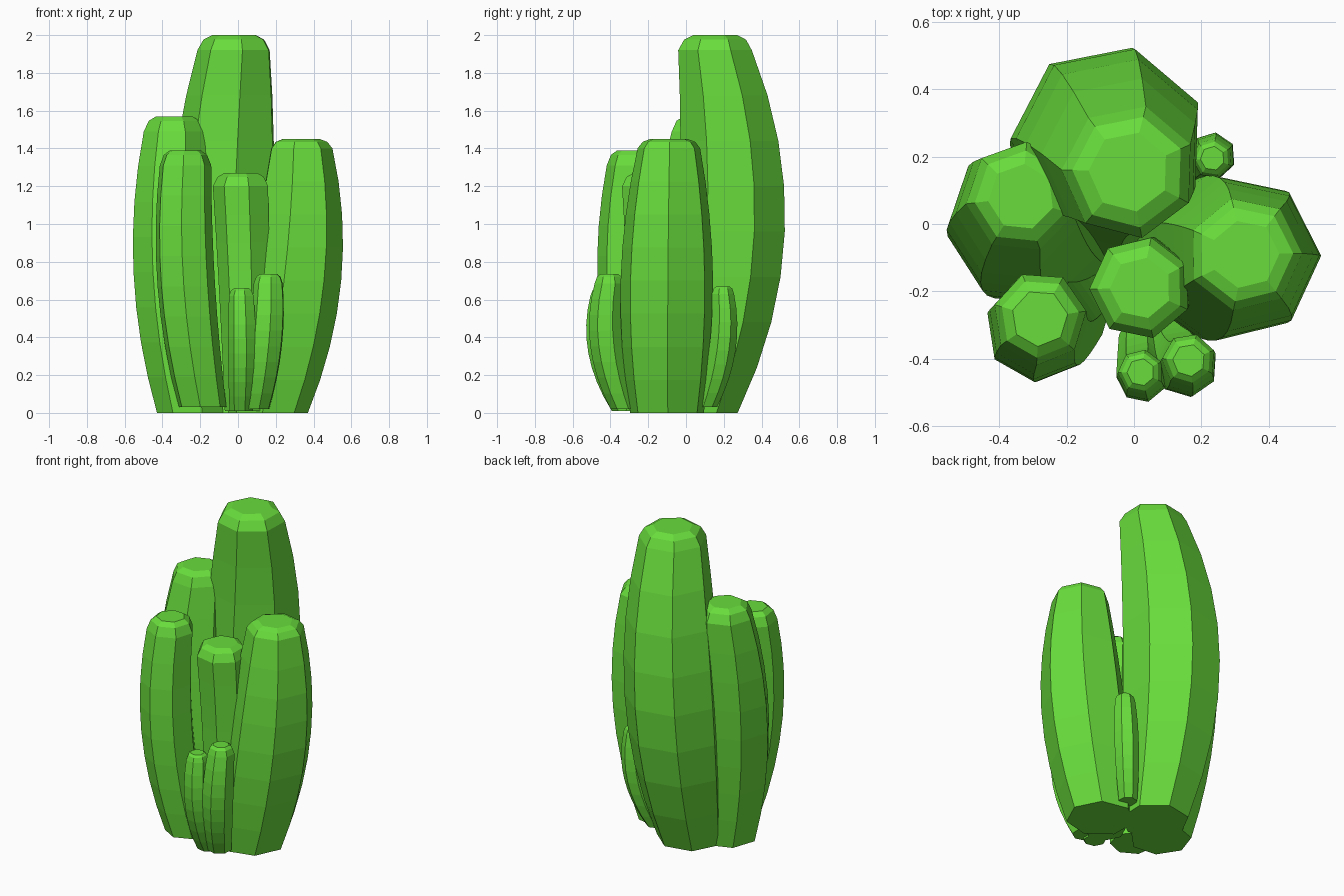
import bpy, bmesh
from math import cos, sin, radians

if "Cube" in bpy.data.objects:
    bpy.data.objects.remove(bpy.data.objects["Cube"])

SIDES = 7
green = bpy.data.materials.new("cactus_green")
green.diffuse_color = (0.14, 0.72, 0.045, 1)
green.use_nodes = True
green.node_tree.nodes["Principled BSDF"].inputs["Base Color"].default_value = green.diffuse_color


def column(name, base, mid, top, z0, z_top, cap, turn, p=0.5):
    """Bulging seven-sided stem; base, mid and top are (x, y, radius), p is the height share of mid."""
    rings = []
    shoulder = z_top - cap
    for i in range(9):
        t = i / 8
        w = ((t - p) * (t - 1) / p, t * (1 - t) / (p * (1 - p)), t * (t - p) / (1 - p))
        x, y, r = (w[0] * a + w[1] * b + w[2] * c for a, b, c in zip(base, mid, top))
        rings.append((x, y, z0 + t * (shoulder - z0), r))
    # rounded crown
    x, y, z, r = rings[-1]
    rings.append((x, y, z + cap * 0.7, r * 0.84))
    rings.append((x, y, z_top, r * 0.6))

    bm = bmesh.new()
    loops = []
    for x, y, z, r in rings:
        angles = [radians(turn + 360 * k / SIDES) for k in range(SIDES)]
        loops.append([bm.verts.new((x + r * cos(a), y + r * sin(a), z)) for a in angles])
    for lo, hi in zip(loops, loops[1:]):
        for k in range(SIDES):
            n = (k + 1) % SIDES
            bm.faces.new((lo[k], lo[n], hi[n], hi[k]))
    bm.faces.new(loops[0][::-1])
    bm.faces.new(loops[-1])
    mesh = bpy.data.meshes.new(name)
    bm.to_mesh(mesh)
    bm.free()
    mesh.materials.append(green)
    bpy.context.collection.objects.link(bpy.data.objects.new(name, mesh))


# large stems
column("tall_stem", (-0.09, 0.08, 0.20), (-0.075, 0.247, 0.287), (-0.015, 0.155, 0.20), 0, 2.0, 0.08, 24, 0.55)
column("right_stem", (0.17, -0.10, 0.20), (0.30, -0.10, 0.25), (0.33, -0.09, 0.17), 0, 1.45, 0.05, 1, 0.53)
column("left_stem", (-0.25, -0.06, 0.18), (-0.335, -0.01, 0.22), (-0.335, 0.08, 0.165), 0, 1.57, 0.08, 187)

# front stems
column("front_left_stem", (-0.19, -0.24, 0.13), (-0.28, -0.313, 0.157), (-0.28, -0.28, 0.14), 0.03, 1.39, 0.08, 266, 0.55)
column("front_middle_stem", (0.05, -0.20, 0.12), (0.04, -0.18, 0.138), (0.02, -0.19, 0.153), 0.01, 1.27, 0.07, 284)

# small shoots
column("front_right_shoot", (0.10, -0.33, 0.07), (0.155, -0.423, 0.092), (0.163, -0.405, 0.08), 0.02, 0.735, 0.05, 22, 0.65)
column("front_shoot", (0.02, -0.33, 0.065), (0.025, -0.453, 0.077), (0.02, -0.44, 0.068), 0.01, 0.66, 0.04, 284, 0.65)
column("back_right_shoot", (0.14, 0.11, 0.055), (0.228, 0.20, 0.072), (0.233, 0.195, 0.06), 0.03, 0.67, 0.04, 30, 0.65)
